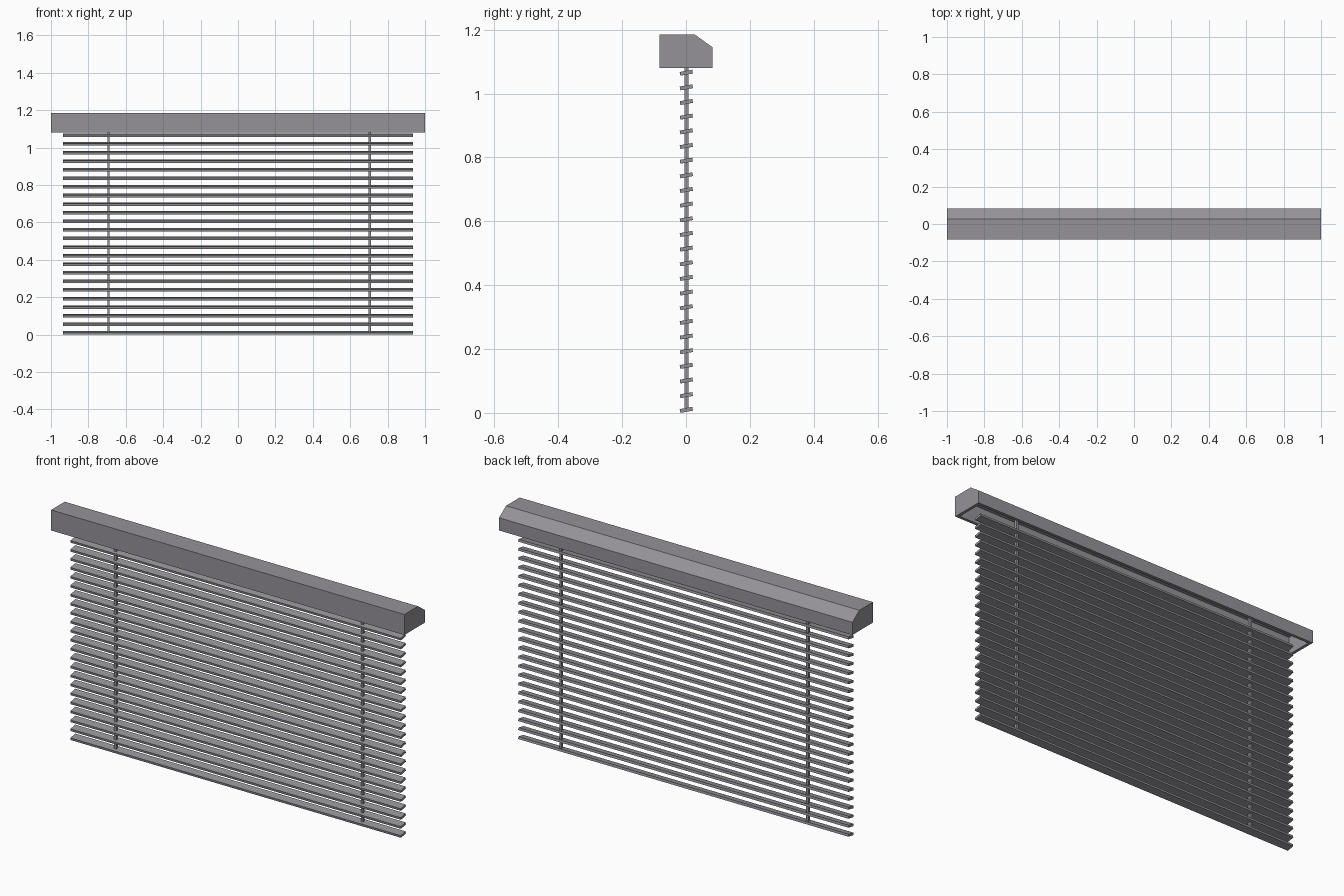
import bpy, bmesh, math
from mathutils import Matrix

cube = bpy.data.objects.get("Cube")
if cube:
    bpy.data.objects.remove(cube)

grey = bpy.data.materials.new("warm grey")
grey.use_nodes = True
colour = (0.30, 0.29, 0.315, 1)
grey.diffuse_color = colour
grey.node_tree.nodes["Principled BSDF"].inputs["Base Color"].default_value = colour


def add_object(name, bm):
    bmesh.ops.recalc_face_normals(bm, faces=bm.faces)
    mesh = bpy.data.meshes.new(name)
    bm.to_mesh(mesh)
    bm.free()
    mesh.materials.append(grey)
    obj = bpy.data.objects.new(name, mesh)
    bpy.context.collection.objects.link(obj)
    return obj


def box(name, size, location, tilt=0):
    bm = bmesh.new()
    bmesh.ops.create_cube(bm, size=1)
    bm.transform(Matrix.Rotation(tilt, 4, "X") @ Matrix.Diagonal((*size, 1)))
    obj = add_object(name, bm)
    obj.location = location
    return obj


# Head rail: chamfered at the upper back, hollow and open underneath
profile = [(-0.083, 1.08), (-0.083, 1.185), (0.027, 1.185), (0.083, 1.145), (0.083, 1.08)]
bm = bmesh.new()
end = bm.faces.new([bm.verts.new((-1, y, z)) for y, z in profile])
extruded = bmesh.ops.extrude_face_region(bm, geom=[end], use_keep_orig=True)
new_verts = [g for g in extruded["geom"] if isinstance(g, bmesh.types.BMVert)]
bmesh.ops.translate(bm, verts=new_verts, vec=(2, 0, 0))
bmesh.ops.recalc_face_normals(bm, faces=bm.faces)
underside = [f for f in bm.faces if f.normal.z < -0.9]
bmesh.ops.delete(bm, geom=underside, context="FACES_ONLY")
rail = add_object("head_rail", bm)
shell = rail.modifiers.new("wall", "SOLIDIFY")
shell.thickness = 0.015
shell.offset = -1
shell.use_even_offset = True

# Slats: one tilted board repeated upwards
slats = box("slats", (1.87, 0.04, 0.012), (0, 0.001, 0.0095), math.radians(10))
stack = slats.modifiers.new("stack", "ARRAY")
stack.count = 24
stack.use_relative_offset = False
stack.use_constant_offset = True
stack.constant_offset_displace = (0, 0, 0.0459)

# Ladder cords running from the lowest slat into the rail
for name, x in (("right_cord", -0.692), ("left_cord", 0.705)):
    box(name, (0.012, 0.012, 1.16), (x, 0.002, 0.592))
